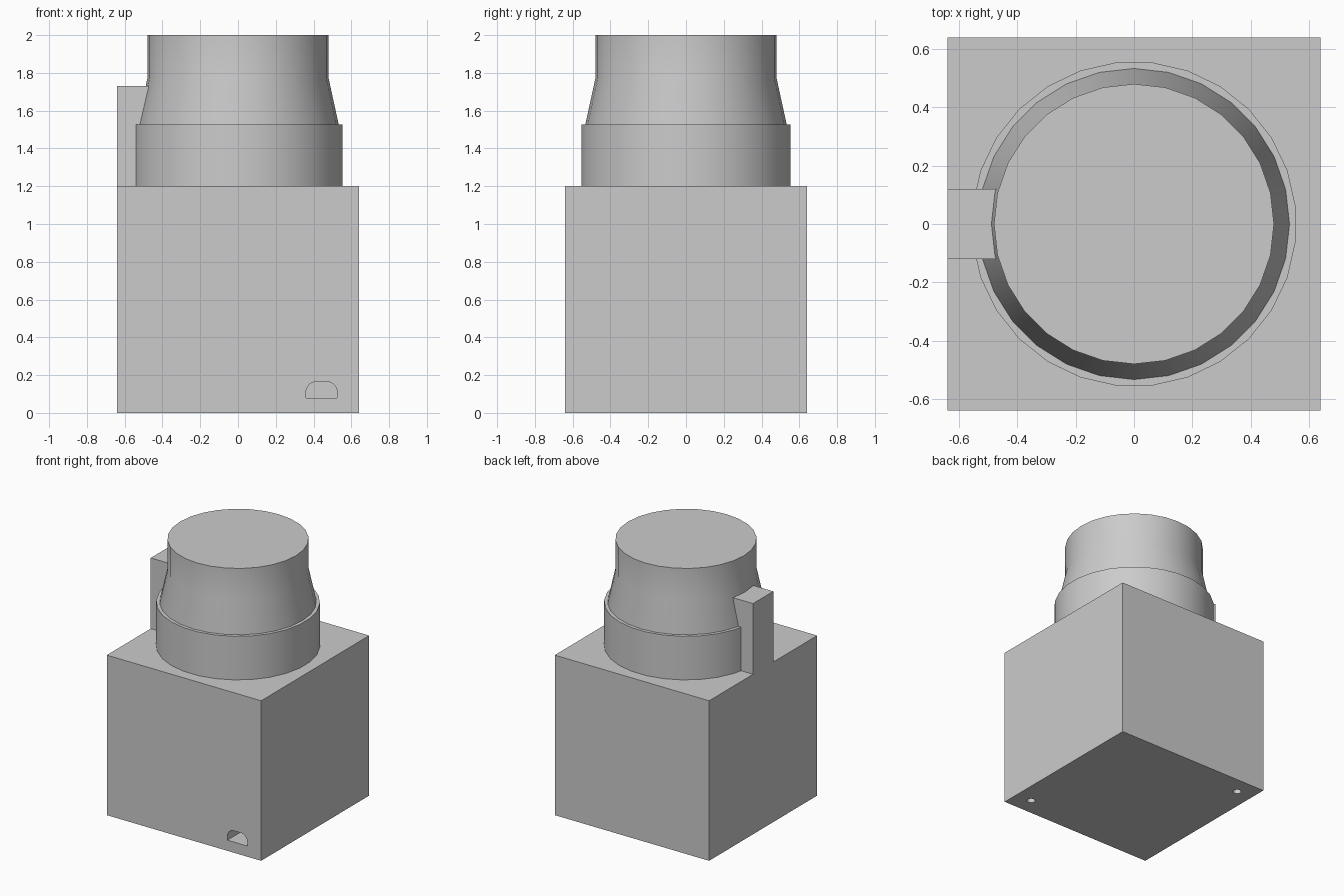
import bpy, bmesh, math
from mathutils import Matrix

cube = bpy.data.objects.get("Cube")
if cube:
    bpy.data.objects.remove(cube, do_unlink=True)

grey = bpy.data.materials.new("plain grey")
grey.use_nodes = True
grey.diffuse_color = (0.6, 0.6, 0.6, 1)
grey.node_tree.nodes["Principled BSDF"].inputs["Base Color"].default_value = (0.6, 0.6, 0.6, 1)

SIDES = 28


def finish(name, bm, smooth=False):
    bmesh.ops.recalc_face_normals(bm, faces=bm.faces)
    mesh = bpy.data.meshes.new(name)
    bm.to_mesh(mesh)
    bm.free()
    mesh.materials.append(grey)
    ob = bpy.data.objects.new(name, mesh)
    bpy.context.collection.objects.link(ob)
    bpy.ops.object.select_all(action='DESELECT')
    ob.select_set(True)
    bpy.context.view_layer.objects.active = ob
    if smooth:
        bpy.ops.object.shade_smooth_by_angle(angle=math.radians(30))
    return ob


def box(name, x0, x1, y0, y1, z0, z1):
    bm = bmesh.new()
    bmesh.ops.create_cube(bm, size=1)
    bmesh.ops.scale(bm, vec=(x1 - x0, y1 - y0, z1 - z0), verts=bm.verts)
    bmesh.ops.translate(bm, vec=((x0 + x1) / 2, (y0 + y1) / 2, (z0 + z1) / 2), verts=bm.verts)
    return finish(name, bm)


def lathe(name, profile, turn=0.0):
    """Closed solid of stacked rings from (radius, height) pairs."""
    bm = bmesh.new()
    rings = []
    for r, z in profile:
        angles = [math.tau * i / SIDES + turn for i in range(SIDES)]
        rings.append([bm.verts.new((r * math.cos(a), r * math.sin(a), z)) for a in angles])
    for low, high in zip(rings, rings[1:]):
        for i in range(SIDES):
            j = (i + 1) % SIDES
            bm.faces.new((low[i], low[j], high[j], high[i]))
    bm.faces.new(rings[0])
    bm.faces.new(rings[-1])
    return finish(name, bm, smooth=True)


def cut(target, cutter):
    cutter.hide_render = True
    mod = target.modifiers.new("cut", 'BOOLEAN')
    mod.operation = 'DIFFERENCE'
    mod.solver = 'EXACT'
    mod.object = cutter
    bpy.context.view_layer.objects.active = target
    bpy.ops.object.modifier_apply(modifier=mod.name)
    bpy.data.objects.remove(cutter, do_unlink=True)


# Square base housing
base = box("base_box", -0.64, 0.64, -0.64, 0.64, 0, 1.2)

# Rounded cable port low on the front
cx, half, floor, top, r = 0.4425, 0.0825, 0.08, 0.165, 0.055
outline = [(cx - half, floor), (cx + half, floor)]
for side, start in ((1, 0), (-1, 90)):
    for k in range(7):
        a = math.radians(start + 15 * k)
        outline.append((cx + side * (half - r) + r * math.cos(a), top - r + r * math.sin(a)))
bm = bmesh.new()
face = bm.faces.new([bm.verts.new((x, -0.7, z)) for x, z in outline])
side = bmesh.ops.extrude_face_region(bm, geom=[face])
bmesh.ops.translate(bm, vec=(0, 0.21, 0),
                    verts=[v for v in side["geom"] if isinstance(v, bmesh.types.BMVert)])
cut(base, finish("port_cutter", bm))

# Two screw holes in opposite corners of the underside
for s in (-1, 1):
    bm = bmesh.new()
    bmesh.ops.create_cone(bm, cap_ends=True, segments=16, radius1=0.028, radius2=0.028,
                          depth=0.14, matrix=Matrix.Translation((0.51 * s, -0.51 * s, 0)))
    cut(base, finish("hole_cutter", bm))

# Collar, tapered cap and side post
lathe("collar", [(0.557, 1.2), (0.557, 1.527)], math.pi / SIDES)
lathe("tapered_cap", [(0.533, 1.5), (0.533, 1.527), (0.48, 1.77), (0.48, 2.0)])
box("side_post", -0.64, -0.47, -0.12, 0.12, 1.2, 1.73)
